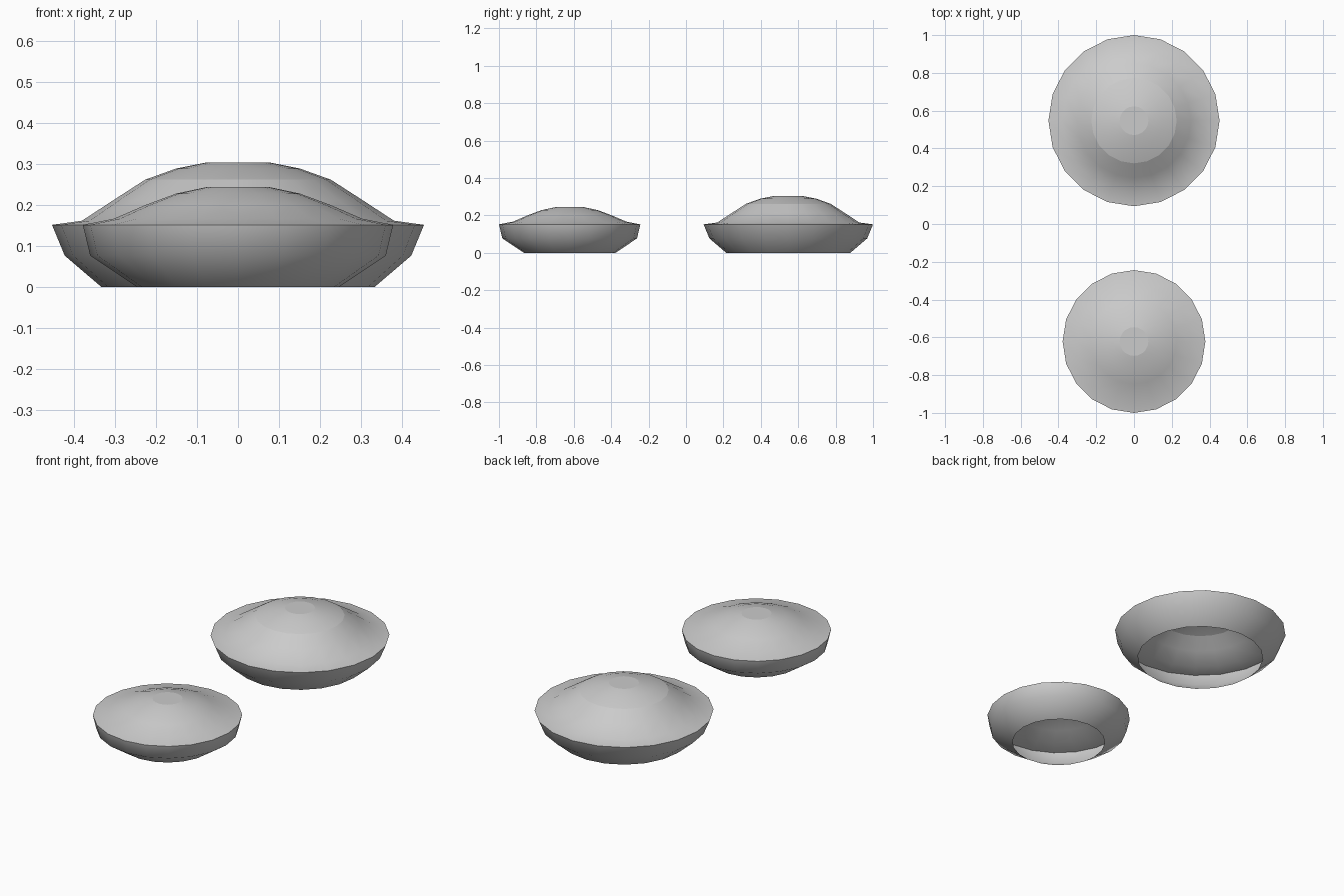
import bpy
import bmesh
import math

if "Cube" in bpy.data.objects:
    bpy.data.objects.remove(bpy.data.objects["Cube"], do_unlink=True)

SIDES = 20

# Single plain grey for both shells
grey = bpy.data.materials.new("plain_grey")
grey.use_nodes = True
colour = (0.6, 0.6, 0.6, 1)
grey.diffuse_color = colour
grey.node_tree.nodes["Principled BSDF"].inputs["Base Color"].default_value = colour


def domed_shell(name, y, profile, sharp_rings):
    """Revolve a (radius, height) profile; open below, flat disc on top."""
    bm = bmesh.new()
    rings = []
    for r, z in profile:
        angles = [math.tau * i / SIDES for i in range(SIDES)]
        rings.append([bm.verts.new((r * math.cos(a), r * math.sin(a), z)) for a in angles])
    for low, high in zip(rings, rings[1:]):
        for i in range(SIDES):
            j = (i + 1) % SIDES
            bm.faces.new((low[i], low[j], high[j], high[i])).smooth = True
    bm.faces.new(rings[-1]).smooth = True
    # Crease the rim and the edges of the cap
    for k in sharp_rings:
        for i in range(SIDES):
            bm.edges.get((rings[k][i], rings[k][(i + 1) % SIDES])).smooth = False
    mesh = bpy.data.meshes.new(name)
    bm.to_mesh(mesh)
    bm.free()
    mesh.materials.append(grey)
    obj = bpy.data.objects.new(name, mesh)
    obj.location.y = y
    bpy.context.collection.objects.link(obj)


# Large shell at the back, with a creased cap
domed_shell("large_domed_dish", 0.547,
            [(0.332, 0), (0.422, 0.077), (0.453, 0.152), (0.38, 0.162), (0.302, 0.213),
             (0.226, 0.262), (0.151, 0.289), (0.076, 0.304)], (2, 5, 7))

# Small shell at the front
domed_shell("small_domed_dish", -0.622,
            [(0.245, 0), (0.36, 0.077), (0.378, 0.152), (0.302, 0.167), (0.226, 0.2),
             (0.151, 0.228), (0.076, 0.244)], (2, 6))
